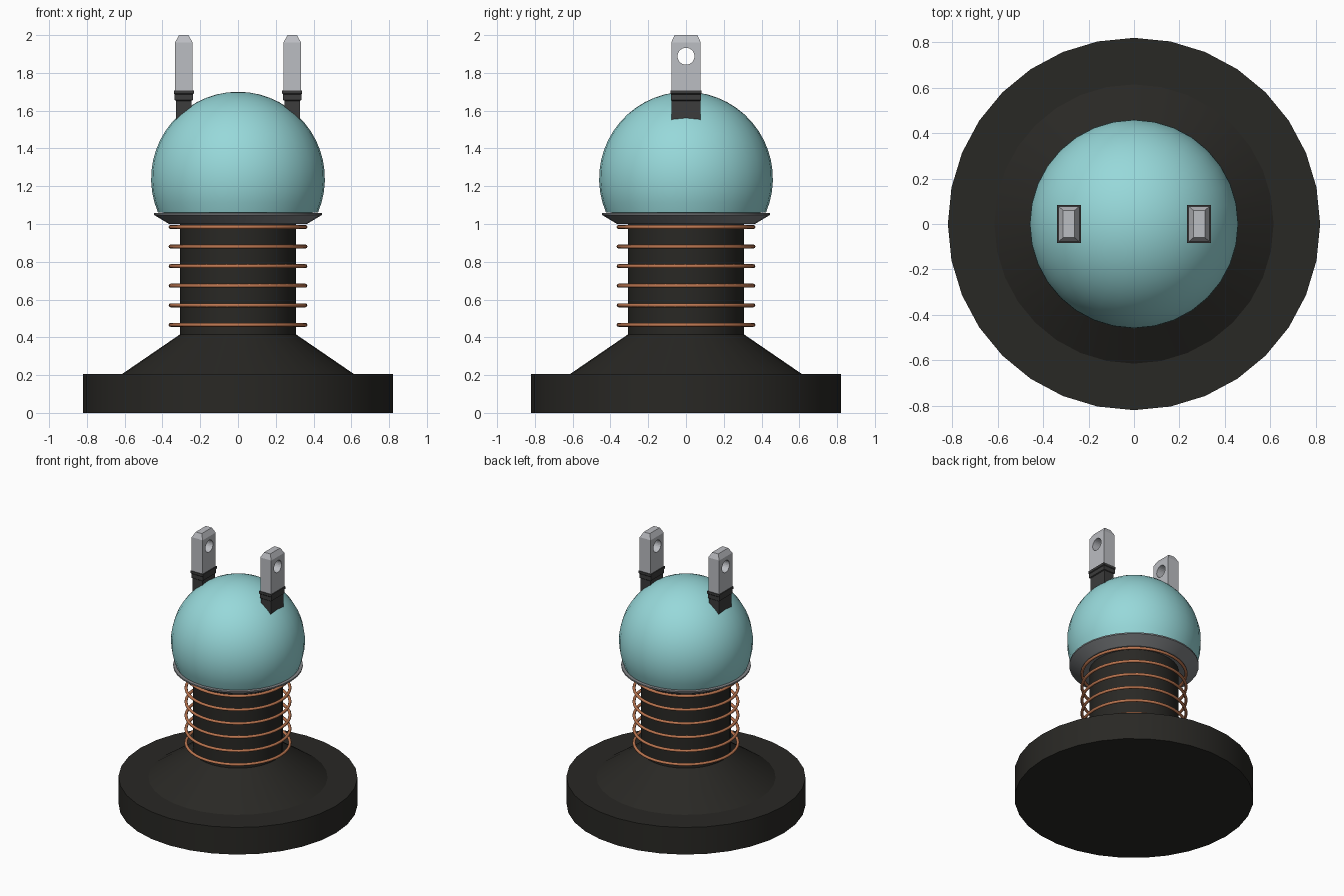
import bpy, bmesh
from math import sin, cos, pi, radians

if "Cube" in bpy.data.objects:
    bpy.data.objects.remove(bpy.data.objects["Cube"])


def material(name, r, g, b):
    m = bpy.data.materials.new(name)
    m.diffuse_color = (r, g, b, 1)
    m.use_nodes = True
    m.node_tree.nodes["Principled BSDF"].inputs["Base Color"].default_value = m.diffuse_color
    return m


black = material("black", 0.022, 0.021, 0.018)
dark = material("dark_grey", 0.045, 0.045, 0.045)
steel = material("steel", 0.22, 0.23, 0.24)
silver = material("silver", 0.50, 0.51, 0.54)
teal = material("teal", 0.31, 0.69, 0.70)
copper = material("copper", 0.50, 0.18, 0.08)


def add(name, bm, mat, angle=None):
    bmesh.ops.recalc_face_normals(bm, faces=bm.faces)
    me = bpy.data.meshes.new(name)
    bm.to_mesh(me)
    bm.free()
    me.materials.append(mat)
    if angle:
        me.shade_smooth()
        me.set_sharp_from_angle(angle=radians(angle))
    ob = bpy.data.objects.new(name, me)
    bpy.context.collection.objects.link(ob)
    return ob


def lathe(name, profile, mat, segs=32):
    """Revolve (radius, z) points; profiles start and end on the axis."""
    bm = bmesh.new()
    vs = [bm.verts.new((r, 0, z)) for r, z in profile]
    es = [bm.edges.new(p) for p in zip(vs, vs[1:])]
    bmesh.ops.spin(bm, geom=vs + es, axis=(0, 0, 1), cent=(0, 0, 0),
                   angle=2 * pi, steps=segs, use_merge=True)
    bmesh.ops.remove_doubles(bm, verts=bm.verts, dist=1e-5)
    return add(name, bm, mat, 30)


def stack(name, x, sections, mat):
    """Rectangular loft through (half_x, half_y, z) sections."""
    bm = bmesh.new()
    rings = [[bm.verts.new((x + sx * hx, sy * hy, z))
              for sx, sy in ((-1, -1), (1, -1), (1, 1), (-1, 1))]
             for hx, hy, z in sections]
    bm.faces.new(rings[0])
    bm.faces.new(rings[-1])
    for a, b in zip(rings, rings[1:]):
        for i in range(4):
            j = (i + 1) % 4
            bm.faces.new((a[i], a[j], b[j], b[i]))
    return add(name, bm, mat)


# Base with conical shoulder and central column
lathe("base_and_column", [(0, 0), (0.82, 0), (0.82, 0.205), (0.615, 0.205),
                          (0.308, 0.415), (0.308, 1.02), (0, 1.02)], black)

# Flared collar under the globe
lathe("collar", [(0, 1.0), (0.365, 1.0), (0.445, 1.048), (0.445, 1.058),
                 (0.41, 1.058), (0, 1.04)], steel)

# Globe, cut flat where it sits in the collar
arc = [radians(-23 + 113 * i / 16) for i in range(16)]
lathe("globe", [(0, 1.05)] + [(0.46 * cos(a), 1.24 + 0.46 * sin(a)) for a in arc]
      + [(0, 1.70)], teal)

# Copper coil rings
for i in range(6):
    bpy.ops.mesh.primitive_torus_add(location=(0, 0, 0.466 + 0.1036 * i),
                                     major_radius=0.357, minor_radius=0.0105,
                                     major_segments=40, minor_segments=8)
    ring = bpy.context.object
    ring.name = f"coil_ring_{i + 1}"
    ring.data.shade_smooth()
    ring.data.materials.append(copper)

# Cutter for the contact holes
bpy.ops.mesh.primitive_cylinder_add(vertices=24, radius=0.045, depth=1.2,
                                    location=(0, 0, 1.888), rotation=(0, pi / 2, 0))
cutter = bpy.context.object
cutter.name = "hole_cutter"
cutter.hide_render = True

# Two contacts: socket, stepped bands and bladed prong with a hole
for side, x in (("left", -0.287), ("right", 0.287)):
    stack(f"{side}_socket", x, [(0.041, 0.076, 1.45), (0.041, 0.076, 1.652),
                                (0.048, 0.08, 1.656), (0.048, 0.08, 1.686),
                                (0.053, 0.083, 1.69), (0.053, 0.083, 1.707)], dark)
    prong = stack(f"{side}_prong", x, [(0.046, 0.078, 1.69), (0.046, 0.078, 1.962),
                                       (0.025, 0.06, 2.0)], silver)
    mod = prong.modifiers.new("hole", "BOOLEAN")
    mod.operation = "DIFFERENCE"
    mod.solver = "EXACT"
    mod.object = cutter
    bpy.context.view_layer.objects.active = prong
    bpy.ops.object.modifier_apply(modifier=mod.name)

bpy.data.objects.remove(cutter)
